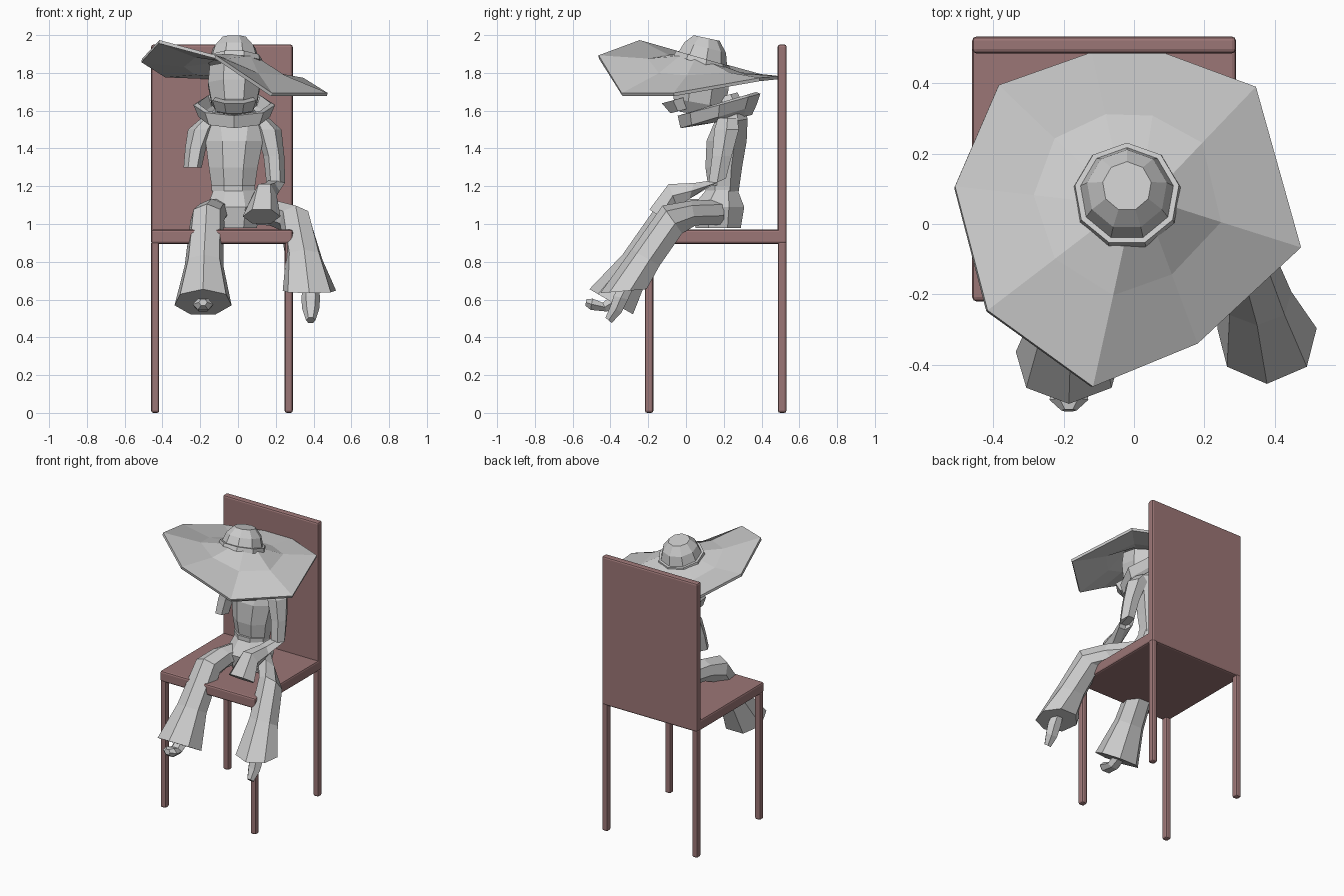
import bpy, bmesh
from math import sin, cos, pi, radians
from mathutils import Vector

red = bpy.data.materials.new("chair_red")
red.diffuse_color = (0.33, 0.18, 0.18, 1)


def finish(name, bm):
    bmesh.ops.recalc_face_normals(bm, faces=bm.faces)
    me = bpy.data.meshes.new(name)
    bm.to_mesh(me)
    bm.free()
    ob = bpy.data.objects.new(name, me)
    bpy.context.collection.objects.link(ob)
    return ob


def box(name, x, y, z):
    bm = bmesh.new()
    bmesh.ops.create_cube(bm, size=1)
    for v in bm.verts:
        for i, (lo, hi) in enumerate((x, y, z)):
            v.co[i] = hi if v.co[i] > 0 else lo
    ob = finish(name, bm)
    ob.data.materials.append(red)
    m = ob.modifiers.new("bevel", "BEVEL")
    m.width, m.segments = 0.012, 2
    return ob


def skin(name, loops, cap_start=True, cap_end=True):
    """Bridge closed loops of points into a faceted tube."""
    bm = bmesh.new()
    rings = [[bm.verts.new(p) for p in loop] for loop in loops]
    n = len(rings[0])
    for a, b in zip(rings, rings[1:]):
        for i in range(n):
            j = (i + 1) % n
            bm.faces.new((a[i], a[j], b[j], b[i]))
    if cap_start:
        bm.faces.new(rings[0])
    if cap_end:
        bm.faces.new(rings[-1])
    return finish(name, bm)


def ring(x, y, z, a, b, tilt=0, n=6, phase=0.5):
    """Ellipse: half width a along x, half depth b along y tilted towards z."""
    t = radians(tilt)
    out = []
    for i in range(n):
        w = 2 * pi * (i + phase) / n - pi / 2
        out.append(Vector((x + a * cos(w), y + b * sin(w) * cos(t), z + b * sin(w) * sin(t))))
    return out


def loft(name, specs, n=6, phase=0.5, **caps):
    return skin(name, [ring(*s, n=n, phase=phase) for s in specs], **caps)


def thicken(ob, t, offset=0):
    m = ob.modifiers.new("thickness", "SOLIDIFY")
    m.thickness, m.offset = t, offset


# Chair
box("seat", (-0.46, 0.29), (-0.22, 0.53), (0.895, 0.97))
box("chair_back", (-0.46, 0.29), (0.485, 0.533), (0.895, 1.95))
for side, x in (("left", -0.46), ("right", 0.247)):
    for end, y in (("front", -0.218), ("back", 0.487)):
        box(f"{end}_{side}_leg", (x, x + 0.043), (y, y + 0.045), (0, 0.91))

# Torso, belt and pelvis
loft("torso", [
    (-0.025, 0.20, 1.17, 0.12, 0.085), (-0.025, 0.20, 1.30, 0.14, 0.105),
    (-0.02, 0.215, 1.44, 0.165, 0.115), (-0.02, 0.235, 1.54, 0.19, 0.10, 10),
    (-0.02, 0.24, 1.60, 0.11, 0.08, 15), (-0.02, 0.21, 1.68, 0.07, 0.07, 15)], n=8)
loft("belt", [(-0.025, 0.19, 1.175, 0.125, 0.095), (-0.025, 0.19, 1.205, 0.125, 0.095)], n=8)
loft("pelvis", [
    (-0.02, 0.19, 1.18, 0.12, 0.09), (-0.02, 0.17, 1.09, 0.155, 0.15),
    (-0.02, 0.17, 0.98, 0.13, 0.13)], n=8)

# Arms
loft("left_arm_stump", [
    (-0.15, 0.22, 1.56, 0.045, 0.06), (-0.195, 0.215, 1.50, 0.07, 0.075),
    (-0.225, 0.19, 1.40, 0.055, 0.06), (-0.24, 0.17, 1.30, 0.048, 0.055)])
loft("right_arm", [
    (0.12, 0.22, 1.56, 0.045, 0.06), (0.16, 0.215, 1.50, 0.07, 0.075),
    (0.19, 0.19, 1.36, 0.055, 0.06), (0.20, 0.165, 1.22, 0.05, 0.06, 25),
    (0.17, 0.03, 1.175, 0.05, 0.05, 75), (0.14, -0.07, 1.15, 0.065, 0.075, 110),
    (0.125, -0.14, 1.04, 0.10, 0.075, 145)])

# Legs with flared trouser ends
left = loft("left_trouser", [
    (-0.09, 0.20, 1.06, 0.08, 0.07, 90), (-0.14, 0.02, 1.06, 0.08, 0.075, 100),
    (-0.165, -0.10, 1.03, 0.09, 0.09, 122), (-0.18, -0.26, 0.79, 0.105, 0.09, 148),
    (-0.185, -0.39, 0.585, 0.155, 0.14, 150)], n=7)
right = loft("right_trouser", [
    (0.05, 0.20, 1.06, 0.08, 0.07, 90), (0.20, 0.04, 1.055, 0.08, 0.07, 100),
    (0.305, -0.07, 1.02, 0.085, 0.095, 125), (0.35, -0.21, 0.82, 0.10, 0.09, 150),
    (0.378, -0.325, 0.645, 0.145, 0.13, 185)], n=7)

# Feet
loft("left_foot", [
    (-0.185, -0.33, 0.62, 0.045, 0.045, 130), (-0.185, -0.43, 0.56, 0.045, 0.03, 115),
    (-0.185, -0.50, 0.575, 0.055, 0.035, 80), (-0.185, -0.53, 0.585, 0.022, 0.02, 80)])
loft("right_foot", [
    (0.385, -0.30, 0.70, 0.035, 0.04, 160), (0.385, -0.345, 0.61, 0.05, 0.045, 165),
    (0.385, -0.37, 0.55, 0.045, 0.04, 145), (0.385, -0.41, 0.49, 0.025, 0.025, 140)])

# Head with pointed jaw, and flared collar
loft("head", [
    (-0.02, 0.05, 1.58, 0.08, 0.09, -10), (-0.02, 0.07, 1.64, 0.13, 0.15, -10),
    (-0.02, 0.08, 1.74, 0.15, 0.16, -10), (-0.02, 0.08, 1.83, 0.14, 0.15, -10)], n=8)
loft("chin_point", [(-0.02, -0.05, 1.66, 0.12, 0.09, 15), (-0.02, -0.03, 1.60, 0.10, 0.06, 15)], n=7)
collar = loft("collar", [
    (-0.02, 0.21, 1.56, 0.12, 0.13, 10), (-0.02, 0.17, 1.575, 0.18, 0.20, 17),
    (-0.02, 0.175, 1.635, 0.205, 0.215, 16)], n=8, phase=0, cap_start=False, cap_end=False)
thicken(collar, 0.025)

# Wide bent hat brim
outer = [Vector(p) for p in (
    (-0.12, -0.462, 1.885), (0.177, -0.338, 1.685), (0.472, -0.065, 1.685),
    (0.345, 0.39, 1.765), (0.08, 0.488, 1.775), (-0.12, 0.488, 1.775),
    (-0.385, 0.394, 1.785), (-0.51, 0.105, 1.865), (-0.418, -0.247, 1.965))]
inner = ring(-0.02, 0.08, 1.855, 0.14, 0.14, -14, n=9, phase=-0.1)
middle = [i.lerp(o, 0.36) - Vector((0, 0, 0.02)) for i, o in zip(inner, outer)]
brim = skin("hat_brim", [outer, middle, inner], cap_start=False, cap_end=False)
thicken(brim, 0.018)

# Hat band and crown
loft("hat_band", [
    (-0.02, 0.078, 1.85, 0.155, 0.158, -16), (-0.02, 0.085, 1.878, 0.15, 0.152, -16)], n=9)
loft("hat_crown", [
    (-0.02, 0.085, 1.875, 0.135, 0.138, -16), (-0.02, 0.098, 1.935, 0.115, 0.117, -14),
    (-0.02, 0.107, 1.985, 0.07, 0.072, -12)], n=9)
